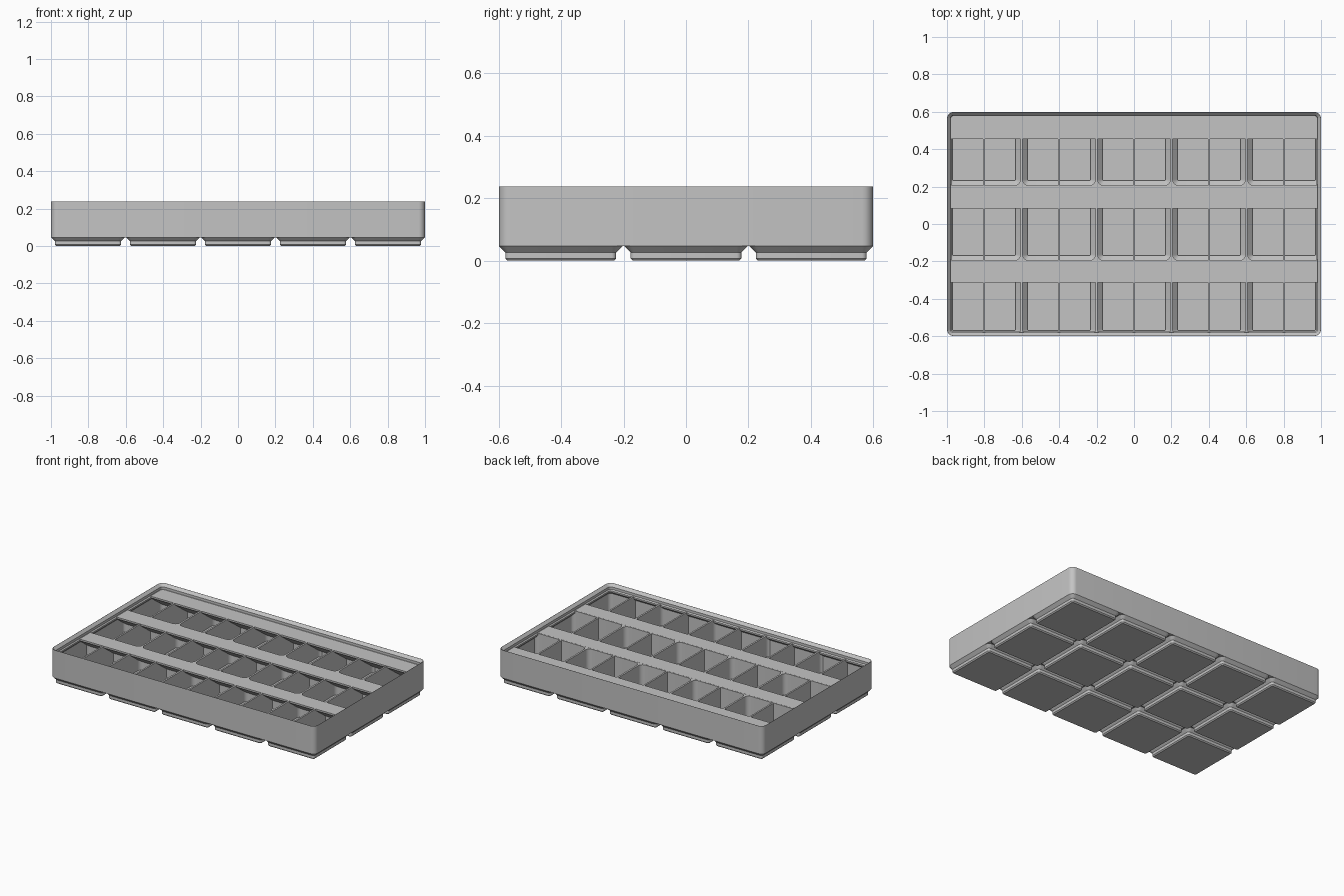
import bpy, bmesh
from math import cos, sin, pi, radians

if "Cube" in bpy.data.objects:
    bpy.data.objects.remove(bpy.data.objects["Cube"])

PITCH = 0.401                 # spacing of the feet
HX, HY = 1.0, 0.599           # outer half sizes
RADIUS = 0.0358               # outer corner radius
BASE, DECK, TOP = 0.0465, 0.2, 0.237
CENTRES = [((i - 2) * PITCH, (j - 1) * PITCH) for i in range(5) for j in range(3)]

grey = bpy.data.materials.new("plain grey")
grey.use_nodes = True
colour = (0.55, 0.55, 0.55, 1)
grey.diffuse_color = colour
grey.node_tree.nodes["Principled BSDF"].inputs["Base Color"].default_value = colour


def finish(bm, name, smooth=True):
    bmesh.ops.recalc_face_normals(bm, faces=bm.faces)
    mesh = bpy.data.meshes.new(name)
    bm.to_mesh(mesh)
    bm.free()
    mesh.materials.append(grey)
    obj = bpy.data.objects.new(name, mesh)
    bpy.context.collection.objects.link(obj)
    if smooth:
        shade(obj)
    return obj


def activate(obj):
    bpy.ops.object.select_all(action="DESELECT")
    obj.select_set(True)
    bpy.context.view_layer.objects.active = obj


def shade(obj):
    activate(obj)
    bpy.ops.object.shade_smooth_by_angle(angle=radians(30))


def rounded_ring(bm, cx, cy, hx, hy, r, z, steps=6):
    ring = []
    for k, (sx, sy) in enumerate([(1, 1), (-1, 1), (-1, -1), (1, -1)]):
        for s in range(steps + 1):
            a = pi / 2 * (k + s / steps)
            ring.append(bm.verts.new((cx + sx * (hx - r) + r * cos(a),
                                      cy + sy * (hy - r) + r * sin(a), z)))
    return ring


def loft(bm, cx, cy, hx, hy, profile, closed=False):
    """Skin rounded rectangles; profile holds (inset, height) pairs."""
    rings = [rounded_ring(bm, cx, cy, hx - d, hy - d, max(RADIUS - d, 0.006), z)
             for d, z in profile]
    pairs = list(zip(rings, rings[1:]))
    if closed:
        pairs.append((rings[-1], rings[0]))
    else:
        bm.faces.new(rings[0])
        bm.faces.new(rings[-1])
    for a, b in pairs:
        for i in range(len(a)):
            j = (i + 1) % len(a)
            bm.faces.new((a[i], a[j], b[j], b[i]))


def prism(bm, points, x0, x1):
    """Extrude a (y, z) outline along x."""
    a, b = [[bm.verts.new((x, y, z)) for y, z in points] for x in (x0, x1)]
    bm.faces.new(a)
    bm.faces.new(b)
    for i in range(len(a)):
        j = (i + 1) % len(a)
        bm.faces.new((a[i], a[j], b[j], b[i]))


def cut(obj, cutter):
    activate(obj)
    mod = obj.modifiers.new("pockets", "BOOLEAN")
    mod.operation = "DIFFERENCE"
    mod.solver = "EXACT"
    mod.object = cutter
    bpy.ops.object.modifier_apply(modifier=mod.name)
    shade(obj)


# Stepped feet
bm = bmesh.new()
for cx, cy in CENTRES:
    loft(bm, cx, cy, 0.198, 0.198,
         [(0.0275, 0), (0.0205, 0.007), (0.0205, 0.026), (0, BASE)])
feet = finish(bm, "feet", False)

# Inner block that becomes the main dividers
bm = bmesh.new()
loft(bm, 0, 0, HX, HY, [(0.004, BASE), (0.004, DECK)])
dividers = finish(bm, "main_dividers", False)

# Pockets that hollow the block and the feet
bm = bmesh.new()
for cx, cy in CENTRES:
    loft(bm, cx, cy, 0.198, 0.198,
         [(0.0295, 0.011), (0.0295, 0.03), (0.0035, 0.056), (0.0035, 0.26)])
pockets = finish(bm, "pocket_cutter", False)
pockets.hide_render = True
cut(feet, pockets)
cut(dividers, pockets)
bpy.data.objects.remove(pockets)

# Outer wall with the stacking lip
bm = bmesh.new()
loft(bm, 0, 0, HX, HY,
     [(0, BASE), (0, TOP), (0.001, TOP), (0.018, 0.219), (0.018, 0.202),
      (0.0248, 0.195), (0.0248, 0.185), (0.009, 0.169), (0.009, BASE)], True)
finish(bm, "outer_wall")

# Thin partitions splitting each pocket in two
bm = bmesh.new()
half = [(0.17, 0.01), (0.17, 0.03), (0.1965, 0.0565), (0.1965, DECK)]
for cx, cy in CENTRES:
    outline = [(cy + y, z) for y, z in half] + [(cy - y, z) for y, z in reversed(half)]
    prism(bm, outline, cx - 0.0055, cx + 0.0055)
finish(bm, "thin_partitions")

# Label shelves with sloped undersides at the back of each row
bm = bmesh.new()
for front, back in [(-0.313, -0.2), (0.083, 0.2), (0.455, 0.592)]:
    low = 0.189 - 0.73 * (back - front)
    prism(bm, [(back, DECK + 0.0005), (front, DECK + 0.0005), (front, 0.189), (back, low)],
          -0.985, 0.985)
finish(bm, "label_shelves")
